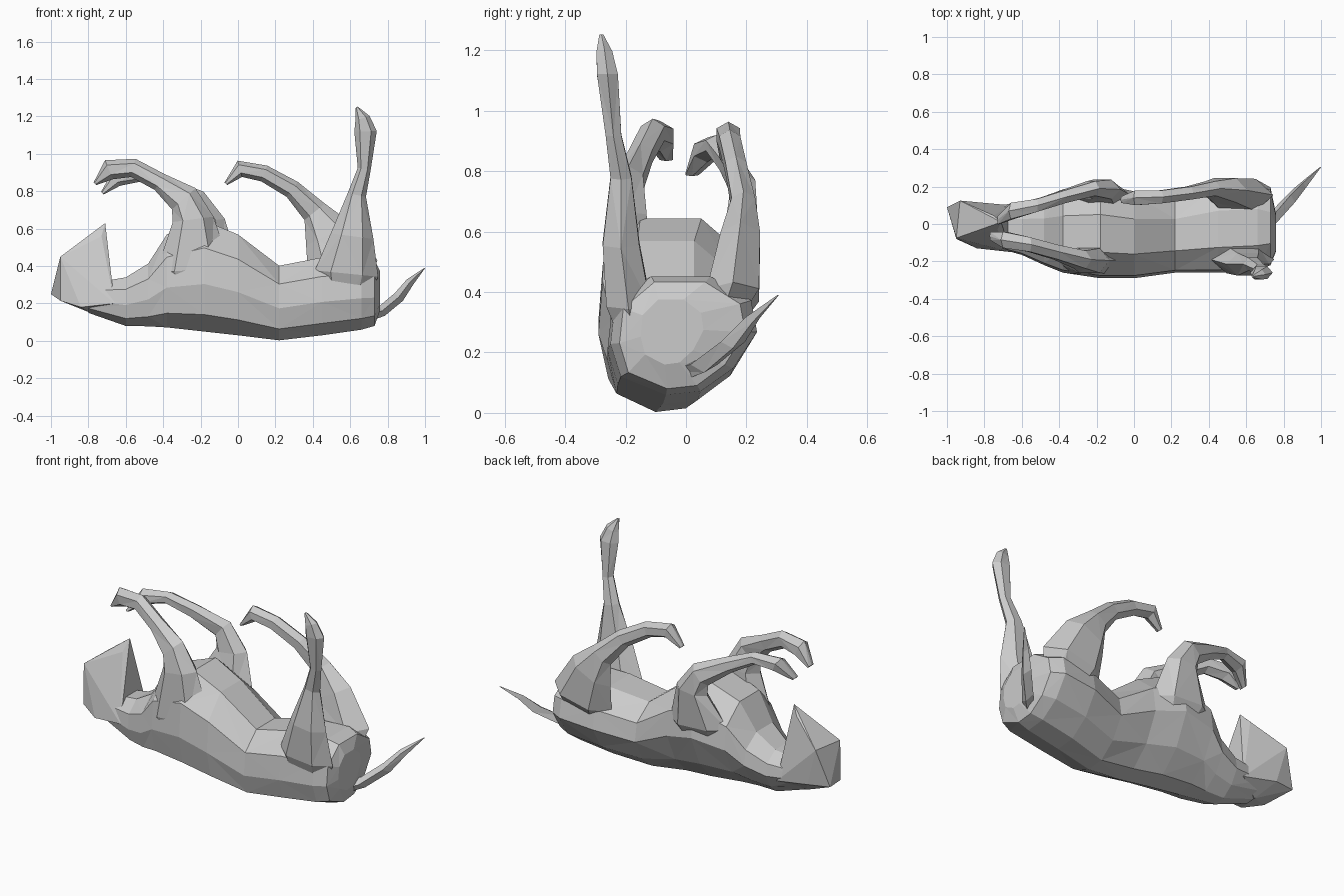
import bpy, bmesh, math
from mathutils import Vector


def finish(name, bm):
    bmesh.ops.recalc_face_normals(bm, faces=bm.faces)
    me = bpy.data.meshes.new(name)
    bm.to_mesh(me)
    bm.free()
    ob = bpy.data.objects.new(name, me)
    bpy.context.collection.objects.link(ob)
    return ob


def skin(bm, rings):
    """Bridge rings with faceted triangles and cap both ends."""
    n = len(rings[0])
    for k, (a, b) in enumerate(zip(rings, rings[1:])):
        for i in range(n):
            j = (i + 1) % n
            if (i + k) % 2:
                bm.faces.new((a[i], a[j], b[j]))
                bm.faces.new((a[i], b[j], b[i]))
            else:
                bm.faces.new((a[i], a[j], b[i]))
                bm.faces.new((a[j], b[j], b[i]))
    bm.faces.new(rings[0][::-1])
    bm.faces.new(rings[-1])


def limb(name, path, sides=6):
    """Path of (x, y, z, half depth in the side plane, half width in y)."""
    bm = bmesh.new()
    rings = []
    for k, (x, y, z, r, w) in enumerate(path):
        a, b = path[max(k - 1, 0)], path[min(k + 1, len(path) - 1)]
        t = Vector((b[0] - a[0], 0, b[2] - a[2])).normalized()
        nrm = Vector((-t.z, 0, t.x))
        ring = []
        for i in range(sides):
            ang = math.tau * i / sides
            ring.append(bm.verts.new(Vector((x, y, z)) + nrm * (r * math.cos(ang))
                                     + Vector((0, w * math.sin(ang), 0))))
        rings.append(ring)
    skin(bm, rings)
    return finish(name, bm)


def torso(name, stations):
    """Upright rings: (x, z bottom, z top, y left, y right); the spine is off centre."""
    shape = [(-.25, 0), (-.86, .15), (-1, .42), (-.94, .74), (-.45, .98),
             (.35, .98), (.9, .78), (.98, .52), (.66, .22), (.22, .03)]
    bm = bmesh.new()
    rings = []
    for x, zb, zt, yl, yr in stations:
        c, h = (yl + yr) / 2, (yr - yl) / 2
        rings.append([bm.verts.new((x, c + h * u, zb + (zt - zb) * v)) for u, v in shape])
    skin(bm, rings)
    return finish(name, bm)


def hull(name, pts):
    bm = bmesh.new()
    for p in pts:
        bm.verts.new(p)
    bmesh.ops.convex_hull(bm, input=bm.verts)
    return finish(name, bm)


# Torso lying on its back, neck to rounded rump
torso("body", [
    (-.80, .15, .31, -.11, .09),
    (-.60, .08, .345, -.165, .12),
    (-.48, .078, .42, -.22, .15),
    (-.38, .072, .58, -.26, .19),
    (-.18, .05, .655, -.29, .215),
    (.00, .03, .58, -.29, .18),
    (.22, .003, .41, -.26, .165),
    (.45, .03, .455, -.26, .23),
    (.66, .06, .46, -.25, .24),
    (.73, .08, .44, -.22, .20),
    (.758, .16, .38, -.15, .06),
])

# Head with the muzzle pointing up
hull("head", [
    (-1.0, .09, .25), (-.95, -.08, .215), (-.95, -.075, .45), (-.93, .125, .46),
    (-.71, .01, .63), (-.725, -.085, .38), (-.69, .06, .36), (-.87, .115, .24),
    (-.84, -.13, .18), (-.66, -.15, .20), (-.80, .02, .155), (-.66, .10, .20),
    (-.75, .045, .585), (-.73, -.03, .56),
])

# Front legs curling over the chest
limb("front_leg_near", [
    (-.20, -.15, .16, .10, .04),
    (-.24, -.195, .38, .20, .085),
    (-.24, -.195, .65, .11, .075),
    (-.29, -.19, .76, .085, .055),
    (-.42, -.15, .85, .05, .045),
    (-.56, -.11, .925, .05, .045),
    (-.69, -.085, .915, .055, .05),
    (-.765, -.065, .84, .01, .025),
])
limb("front_leg_far", [
    (-.19, .08, .25, .10, .04),
    (-.19, .145, .43, .19, .08),
    (-.17, .185, .64, .10, .06),
    (-.23, .19, .745, .07, .045),
    (-.38, .145, .825, .045, .04),
    (-.52, .10, .885, .035, .04),
    (-.65, .07, .87, .045, .05),
    (-.725, .02, .79, .01, .025),
])

# Near hind leg stretched upwards
limb("hind_leg_near", [
    (.57, -.15, .16, .10, .04),
    (.58, -.19, .36, .17, .085),
    (.61, -.215, .56, .115, .07),
    (.635, -.215, .78, .05, .04),
    (.675, -.24, .92, .035, .03),
    (.682, -.26, 1.12, .06, .04),
    (.665, -.27, 1.19, .04, .03),
    (.635, -.28, 1.25, .006, .008),
])

# Far hind leg folded over the belly
limb("hind_leg_far", [
    (.57, .08, .20, .10, .04),
    (.56, .155, .39, .19, .10),
    (.485, .18, .57, .135, .075),
    (.41, .19, .69, .07, .045),
    (.29, .165, .81, .05, .04),
    (.14, .145, .895, .045, .04),
    (.01, .14, .92, .045, .045),
    (-.065, .13, .84, .01, .02),
])

# Tail sweeping back
limb("tail", [
    (.68, -.03, .14, .04, .035),
    (.77, .06, .16, .03, .045),
    (.86, .155, .235, .03, .04),
    (.92, .22, .315, .022, .025),
    (.998, .304, .389, .002, .003),
], sides=4)
